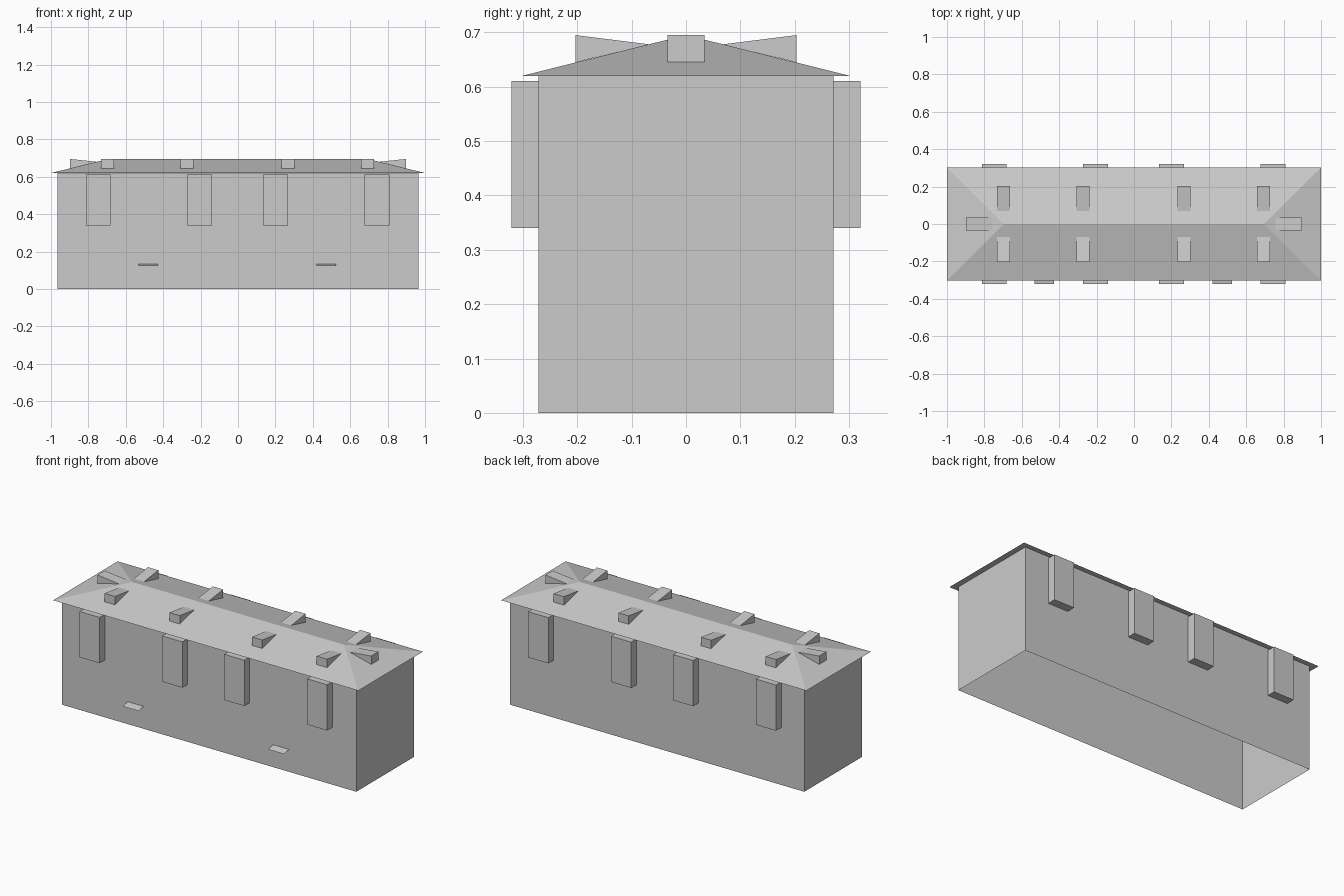
import bpy
import bmesh

cube = bpy.data.objects.get("Cube")
if cube:
    bpy.data.objects.remove(cube, do_unlink=True)

grey = bpy.data.materials.new("plain grey")
grey.use_nodes = True
grey.diffuse_color = (0.6, 0.6, 0.6, 1)
grey.node_tree.nodes["Principled BSDF"].inputs["Base Color"].default_value = (0.6, 0.6, 0.6, 1)


def make(name, verts, faces, fix_normals=True):
    mesh = bpy.data.meshes.new(name)
    mesh.from_pydata(verts, [], faces)
    if fix_normals:
        bm = bmesh.new()
        bm.from_mesh(mesh)
        bmesh.ops.recalc_face_normals(bm, faces=bm.faces)
        bm.to_mesh(mesh)
        bm.free()
    mesh.materials.append(grey)
    obj = bpy.data.objects.new(name, mesh)
    bpy.context.scene.collection.objects.link(obj)
    return obj


def box(name, x, y, z, open_bottom=False):
    verts = [(a, b, c) for c in z for a, b in
             ((x[0], y[0]), (x[1], y[0]), (x[1], y[1]), (x[0], y[1]))]
    faces = [(i, (i + 1) % 4, (i + 1) % 4 + 4, i + 4) for i in range(4)]
    faces.append((4, 5, 6, 7))
    if not open_bottom:
        faces.append((3, 2, 1, 0))
    return make(name, verts, faces)


def dormer(name, place, outer, inner, inner_z):
    # Wedge whose sloping top runs back into the roof
    w = 0.034
    verts = [place(s * w, d, z) for s in (-1, 1)
             for d, z in ((outer, 0.645), (outer, 0.695), (inner, inner_z))]
    make(name, verts, [(0, 1, 2), (5, 4, 3), (0, 3, 4, 1), (1, 4, 5, 2), (2, 5, 3, 0)])


# Main body, open underneath
EAVE, RIDGE = 0.62, 0.695
box("body_walls", (-0.965, 0.965), (-0.271, 0.271), (0, EAVE), open_bottom=True)

# Hipped roof with overhanging eaves
make("hip_roof",
     [(-1, -0.302, EAVE), (1, -0.302, EAVE), (1, 0.302, EAVE), (-1, 0.302, EAVE),
      (-0.695, 0, RIDGE), (0.695, 0, RIDGE)],
     [(0, 1, 5, 4), (1, 2, 5), (2, 3, 4, 5), (3, 0, 4), (3, 2, 1, 0)])

# Wall bays and roof dormers on both long sides
for side, label in ((-1, "front"), (1, "back")):
    for i, x in enumerate((-0.748, -0.206, 0.2, 0.743)):
        box(f"{label}_bay_{i + 1}", (x - 0.066, x + 0.066),
            sorted((side * 0.271, side * 0.321)), (0.34, 0.611))
    for i, x in enumerate((-0.698, -0.273, 0.267, 0.692)):
        dormer(f"{label}_dormer_{i + 1}",
               lambda u, d, z: (x + u, side * d, z), 0.203, 0.068, 0.678)

# Dormers on the two hip ends
for side, label in ((-1, "right"), (1, "left")):
    dormer(f"{label}_end_dormer",
           lambda u, d, z: (side * d, u, z), 0.897, 0.755, 0.68)

# Thin sloping canopies over the front doorways
for x, label in ((-0.48, "right"), (0.473, "left")):
    make(f"{label}_door_canopy",
         [(x - 0.052, -0.32, 0.124), (x + 0.052, -0.32, 0.124),
          (x + 0.052, -0.271, 0.133), (x - 0.052, -0.271, 0.133)],
         [(0, 1, 2, 3)], fix_normals=False)
